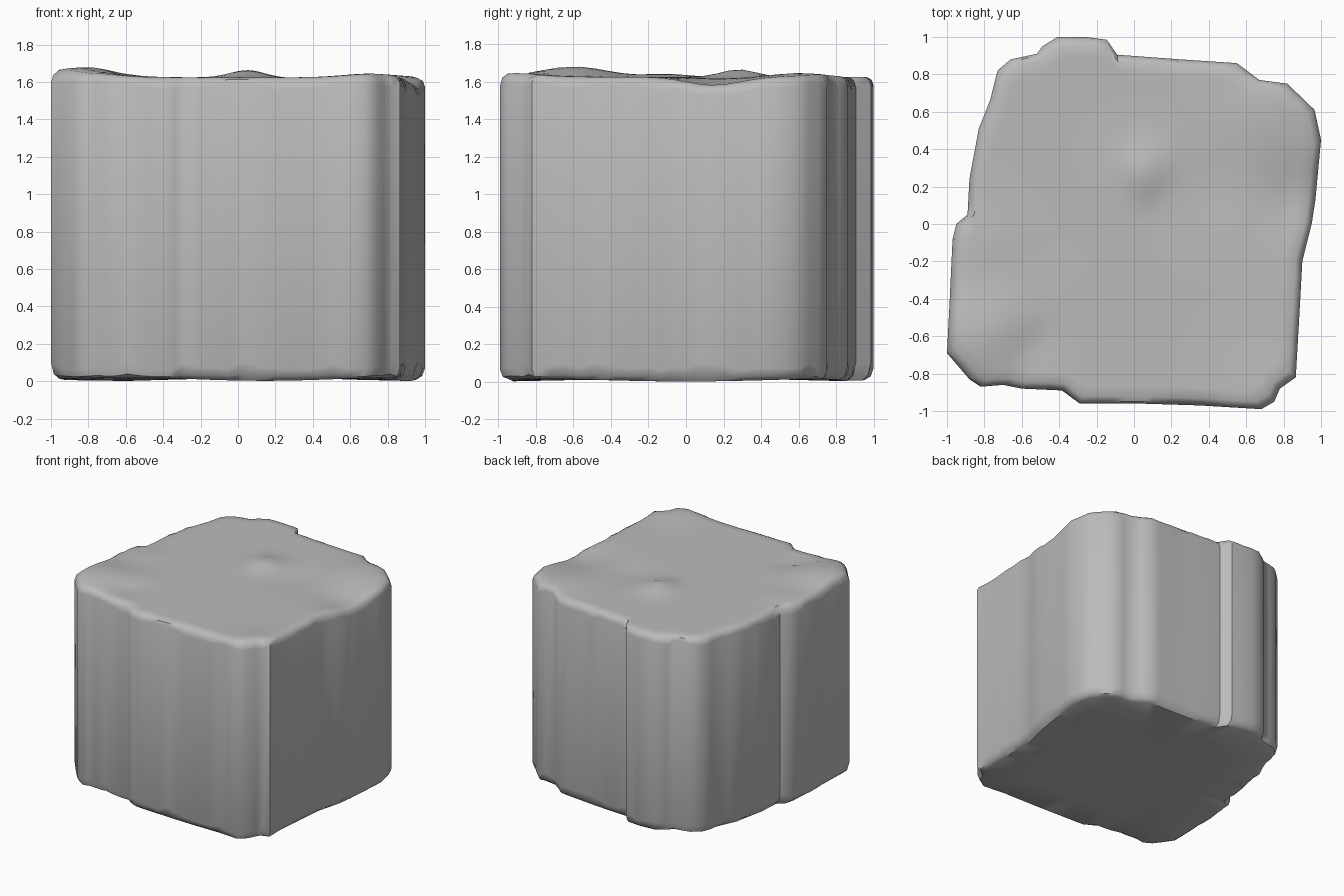
import bpy
import bmesh
import math
import random
from mathutils import Vector

random.seed(4)

default_cube = bpy.data.objects.get("Cube")
if default_cube:
    bpy.data.objects.remove(default_cube, do_unlink=True)

# Weathered plan outline of the block, counterclockwise from the front left
OUTLINE = [
    (-.82, -.87), (-.7, -.86), (-.6, -.88), (-.385, -.89), (-.29, -.96), (.03, -.96),
    (.35, -.97), (.68, -.99), (.75, -.95), (.78, -.88), (.865, -.82),
    (.88, -.56), (.9, -.2), (.95, 0), (.97, .13), (1, .45), (.965, .61),
    (.82, .75), (.67, .77), (.55, .86), (.25, .88), (-.09, .905),
    (-.145, .985), (-.26, 1), (-.41, 1), (-.49, .95), (-.52, .91),
    (-.66, .88), (-.73, .82), (-.77, .66), (-.83, .51), (-.88, .24),
    (-.89, .05), (-.95, 0), (-.97, -.08), (-.985, -.4), (-1, -.69), (-.88, -.83),
]

# Gentle swells and dips of the top: x, y, radius, height
SWELLS = [
    (-.82, -.6, .25, .055), (.05, .28, .13, .04), (.9, .15, .2, -.045),
    (.7, .6, .2, .02), (.72, -.9, .2, .02), (.4, .2, .2, -.012),
    (-.55, -.65, .12, -.02), (-.8, -.1, .15, .015),
]


def split_long_edges(points, limit):
    """Add points along long edges so the rim can undulate."""
    result = []
    for a, b in zip(points, points[1:] + points[:1]):
        a, b = Vector(a), Vector(b)
        steps = max(1, math.ceil((b - a).length / limit))
        result += [a.lerp(b, i / steps) for i in range(steps)]
    return result


def top_height(p):
    z = 1.625
    for x, y, radius, height in SWELLS:
        d = (p - Vector((x, y))).length / radius
        z += height * math.exp(-d * d)
    return z


def bottom_height(p):
    return .012 + .01 * math.sin(4 * p.x + 1) * math.cos(3 * p.y)


plan = split_long_edges(OUTLINE, .1)
chips = [random.random() for p in plan]
low_chips = [random.random() for p in plan]
bm = bmesh.new()


def add_ring(scale, height):
    return [bm.verts.new((*(p * scale), height(i, p * scale)))
            for i, p in enumerate(plan)]


# Underside, chipped lower rim, upright walls, chipped upper rim, uneven top
rings = [add_ring(s, lambda i, p: bottom_height(p)) for s in (.3, .65, .955)]
rings.append(add_ring(.985, lambda i, p: .025 + .015 * low_chips[i]))
rings.append(add_ring(1, lambda i, p: .06 + .045 * low_chips[i]))
rings.append(add_ring(1, lambda i, p: top_height(p) - .035 - .035 * chips[i]))
rings.append(add_ring(.988, lambda i, p: top_height(p) - .01 - .015 * chips[i]))
for s in (.96, .9, .82, .74, .66, .58, .5, .42, .34, .26, .18, .1):
    rings.append(add_ring(s, lambda i, p: top_height(p)))

count = len(plan)
for lower, upper in zip(rings, rings[1:]):
    for i in range(count):
        j = (i + 1) % count
        bm.faces.new((lower[i], lower[j], upper[j], upper[i]))

# Close both centres
for ring, height in ((rings[0], bottom_height), (rings[-1], top_height)):
    centre = bm.verts.new((0, 0, height(Vector((0, 0)))))
    for i in range(count):
        bm.faces.new((ring[i], ring[(i + 1) % count], centre))
bmesh.ops.recalc_face_normals(bm, faces=bm.faces)

mesh = bpy.data.meshes.new("stone_block")
bm.to_mesh(mesh)
bm.free()
block = bpy.data.objects.new("stone_block", mesh)
bpy.context.collection.objects.link(block)

# Plain grey stone
stone = bpy.data.materials.new("grey_stone")
stone.use_nodes = True
grey = (.5, .5, .5, 1)
stone.diffuse_color = grey
stone.node_tree.nodes["Principled BSDF"].inputs["Base Color"].default_value = grey
mesh.materials.append(stone)

bpy.ops.object.select_all(action='DESELECT')
block.select_set(True)
bpy.context.view_layer.objects.active = block
bpy.ops.object.shade_smooth_by_angle(angle=math.radians(42))
